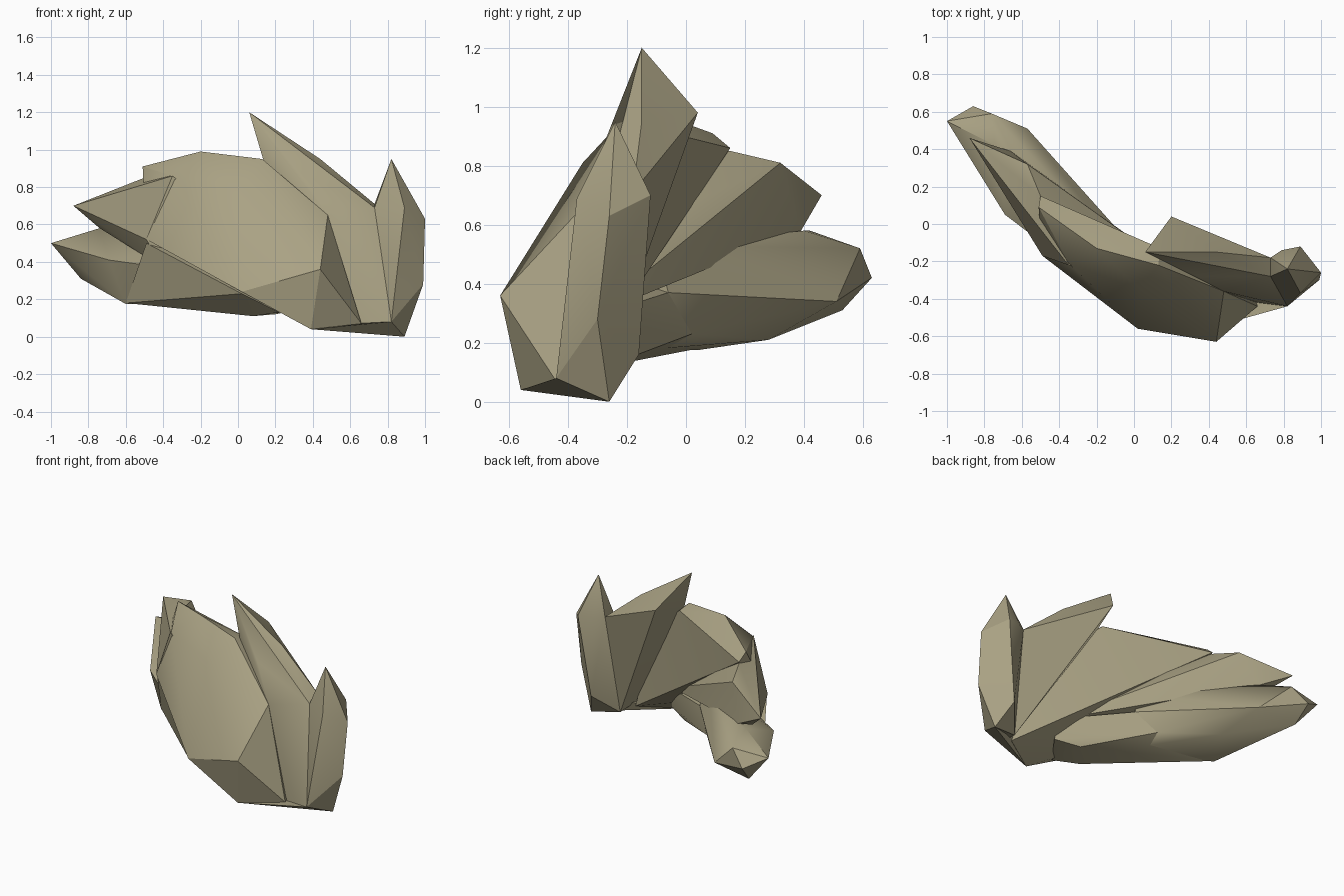
import bpy
import bmesh
import math

cube = bpy.data.objects.get("Cube")
if cube:
    bpy.data.objects.remove(cube, do_unlink=True)

# One flat stone colour for every part
stone = bpy.data.materials.new("khaki_stone")
stone.use_nodes = True
colour = (0.40, 0.36, 0.23, 1)
stone.diffuse_color = colour
shader = stone.node_tree.nodes["Principled BSDF"]
shader.inputs["Base Color"].default_value = colour
shader.inputs["Roughness"].default_value = 0.9


def make_shard(name, corners, smooth_angle=30):
    """Wrap a faceted convex stone shard around its corner points."""
    bm = bmesh.new()
    for corner in corners:
        bm.verts.new(corner)
    bmesh.ops.convex_hull(bm, input=bm.verts[:])
    # Remove corners that ended up inside the shard
    loose = [v for v in bm.verts if not v.link_faces]
    bmesh.ops.delete(bm, geom=loose, context="VERTS")
    bmesh.ops.recalc_face_normals(bm, faces=bm.faces[:])
    mesh = bpy.data.meshes.new(name)
    bm.to_mesh(mesh)
    bm.free()
    mesh.materials.append(stone)
    shard = bpy.data.objects.new(name, mesh)
    bpy.context.collection.objects.link(shard)
    bpy.ops.object.select_all(action="DESELECT")
    shard.select_set(True)
    bpy.context.view_layer.objects.active = shard
    bpy.ops.object.shade_smooth_by_angle(angle=math.radians(smooth_angle))
    return shard


# Narrow pointed shard at the left end
make_shard("end_spike", [
    (.82, -.24, .95), (.89, -.37, .69), (1, -.26, .63), (.99, -.3, .28),
    (.89, -.12, .7), (.79, -.14, .7), (.73, -.18, .71), (.73, -.28, .69),
    (.82, -.16, .16), (.89, -.26, 0), (.82, -.44, .08), (.7, -.3, .03),
])

# Tallest shard, leaning over the body
make_shard("tall_shard", [
    (.06, -.15, 1.2), (.44, -.15, .95), (.73, -.18, .71), (.73, -.28, .69),
    (.34, -.28, .87), (.48, -.36, .65), (.66, -.42, .07), (.82, -.44, .08),
    (.2, .04, .98), (.7, -.3, .03), (.14, -.18, .93),
])

# Broad bulging body with a straight rear rim
make_shard("main_body", [
    (-.51, .09, .91), (-.2, -.13, .99), (.13, -.22, .95), (.48, -.36, .65),
    (.03, -.35, .81), (-.35, -.21, .86), (-.49, -.17, .52), (.44, -.63, .36),
    (.02, -.56, .24), (.39, -.56, .04), (.66, -.44, .07),
    (.14, -.13, .93), (-.5, .15, .86), (.65, -.39, .05),
])

# Flat foot joining the body to the front spikes
make_shard("foot", [
    (.66, -.44, .05), (.39, -.56, .04), (.82, -.44, .08), (.89, -.26, 0),
    (.68, -.36, .08),
])

# Upper wing, sweeping to the rear
make_shard("upper_wing", [
    (-.88, .46, .7), (-.57, .32, .81), (-.5, .15, .85), (-.66, .39, .58),
    (-.74, .35, .58), (-.49, -.17, .52), (-.35, -.22, .86),
    (-.07, -.12, .61), (.33, -.32, .29), (-.1, -.08, .53), (-.4, -.18, .37),
])

# Lower wing, the longest rearward shard
make_shard("lower_wing", [
    (-1, .55, .5), (-.76, .59, .52), (-.86, .63, .42), (-.84, .53, .31),
    (-.57, .51, .34), (-.06, -.06, .37), (-.17, .02, .23), (-.46, .28, .21),
    (-.6, .04, .175), (-.11, -.15, .175), (-.69, .05, .41),
    (-.4, -.17, .37), (-.66, .4, .58), (-.74, .42, .58), (-.1, -.1, .53),
])

# Underside linking the lower wing to the body
make_shard("underside", [
    (-.06, -.06, .37), (-.17, .02, .23), (-.11, -.15, .175), (.2, -.27, .12),
    (.08, -.42, .11), (.22, -.52, .13), (.35, -.34, .15), (.33, -.31, .29),
    (-.4, -.17, .37), (-.49, -.16, .5), (.02, -.55, .23), (-.6, .04, .18),
])
